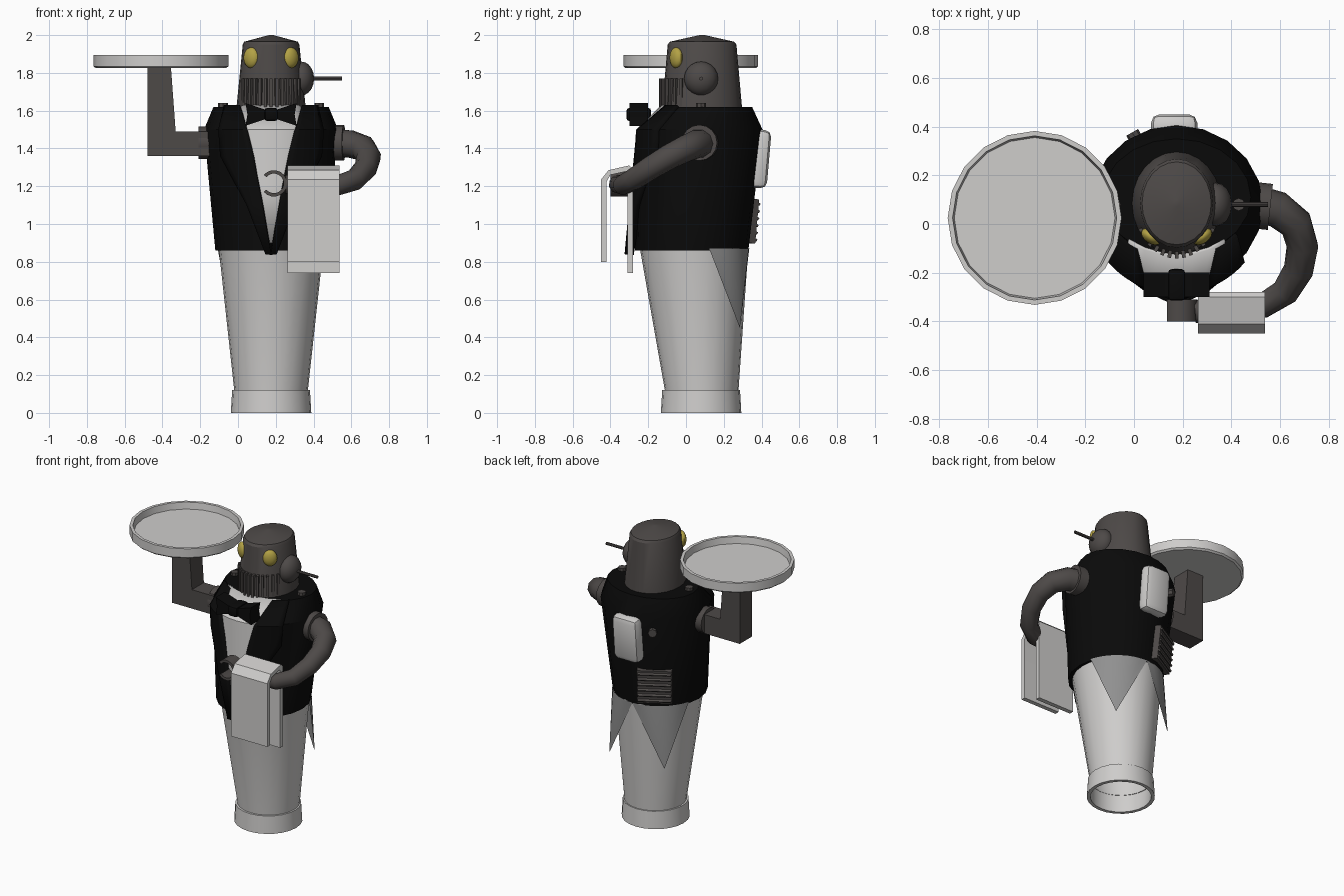
import bpy, bmesh, math
from mathutils import Vector, Matrix

cube = bpy.data.objects.get("Cube")
if cube:
    bpy.data.objects.remove(cube, do_unlink=True)


def material(name, rgb):
    m = bpy.data.materials.new(name)
    m.use_nodes = True
    m.diffuse_color = (*rgb, 1)
    m.node_tree.nodes["Principled BSDF"].inputs["Base Color"].default_value = (*rgb, 1)
    return m


WHITE = material("pale_grey", (0.62, 0.61, 0.60))
BLACK = material("jacket_black", (0.003, 0.003, 0.003))
METAL = material("dark_metal", (0.075, 0.067, 0.064))
GREY = material("lining_grey", (0.28, 0.28, 0.28))
YELLOW = material("eye_yellow", (0.45, 0.36, 0.06))
CX = 0.175  # body axis


def finish(name, bm, mat, fix=True):
    if fix:
        bmesh.ops.recalc_face_normals(bm, faces=bm.faces)
    mesh = bpy.data.meshes.new(name)
    bm.to_mesh(mesh)
    bm.free()
    mesh.materials.append(mat)
    ob = bpy.data.objects.new(name, mesh)
    bpy.context.collection.objects.link(ob)
    mesh.shade_smooth()
    mesh.set_sharp_from_angle(angle=math.radians(30))
    return ob


def loft(name, rings, mat, cx=CX, seg=24, bottom=True, top=True):
    """Stack of ellipses, each given as z, centre y, x radius, y radius."""
    bm = bmesh.new()
    loops = []
    for z, cy, rx, ry in rings:
        turns = [math.tau * i / seg for i in range(seg)]
        loops.append([bm.verts.new((cx + rx * math.cos(a), cy + ry * math.sin(a), z)) for a in turns])
    for lo, hi in zip(loops, loops[1:]):
        for i in range(seg):
            j = (i + 1) % seg
            bm.faces.new((lo[i], lo[j], hi[j], hi[i]))
    if bottom:
        bm.faces.new(loops[0][::-1])
    if top:
        bm.faces.new(loops[-1])
    return finish(name, bm, mat, fix=bottom)


def prism(name, points, start, end, mat, axis="y"):
    """Outline extruded along y (points are x, z) or along x (points are y, z)."""
    bm = bmesh.new()
    place = (lambda p, d: (p[0], d, p[1])) if axis == "y" else (lambda p, d: (d, *p))
    a = [bm.verts.new(place(p, start)) for p in points]
    b = [bm.verts.new(place(p, end)) for p in points]
    bm.faces.new(a)
    bm.faces.new(b[::-1])
    for i in range(len(a)):
        j = (i + 1) % len(a)
        bm.faces.new((a[i], b[i], b[j], a[j]))
    return finish(name, bm, mat)


def box(name, centre, size, mat, rot=None, bevel=0):
    bm = bmesh.new()
    bmesh.ops.create_cube(bm, size=1)
    bmesh.ops.scale(bm, vec=size, verts=bm.verts)
    if bevel:
        bmesh.ops.bevel(bm, geom=bm.edges[:], offset=bevel, segments=2, affect="EDGES", profile=0.5)
    if rot:
        bmesh.ops.rotate(bm, matrix=rot, verts=bm.verts)
    bmesh.ops.translate(bm, vec=centre, verts=bm.verts)
    return finish(name, bm, mat)


def ball(name, centre, radii, mat, rot=Matrix.Identity(3)):
    bm = bmesh.new()
    bmesh.ops.create_uvsphere(bm, u_segments=16, v_segments=10, radius=1)
    bmesh.ops.scale(bm, vec=radii, verts=bm.verts)
    bmesh.ops.rotate(bm, matrix=rot, verts=bm.verts)
    bmesh.ops.translate(bm, vec=centre, verts=bm.verts)
    return finish(name, bm, mat)


def rod(name, start, end, radius, mat, seg=12):
    a, b = Vector(start), Vector(end)
    bm = bmesh.new()
    bmesh.ops.create_cone(bm, cap_ends=True, segments=seg, radius1=radius, radius2=radius, depth=(b - a).length)
    bmesh.ops.rotate(bm, matrix=(b - a).to_track_quat("Z", "Y").to_matrix(), verts=bm.verts)
    bmesh.ops.translate(bm, vec=(a + b) / 2, verts=bm.verts)
    return finish(name, bm, mat)


# Legs: open hollow base and a widening trunk
loft("base_ring", [(0.02, 0.08, 0.19, 0.19), (0, 0.08, 0.19, 0.19), (0, 0.08, 0.213, 0.213),
                   (0.12, 0.08, 0.206, 0.206), (0.12, 0.08, 0.19, 0.19)], WHITE, bottom=False, top=False)
loft("legs", [(0.02, 0.08, 0.19, 0.19), (0.12, 0.083, 0.195, 0.195), (0.87, 0.043, 0.277, 0.287)],
     WHITE, bottom=False)

# Jacket body
TORSO = [(0.86, 0.03, 0.295, 0.30), (1.5, 0.075, 0.355, 0.33), (1.62, 0.11, 0.305, 0.24)]
loft("jacket", TORSO, BLACK, seg=20)


def torso_at(z):
    lo, hi = TORSO[:2] if z < TORSO[1][0] else TORSO[1:]
    t = (z - lo[0]) / (hi[0] - lo[0])
    return [a + (b - a) * t for a, b in zip(lo, hi)][1:]


def front_sheet(name, rows, mat, thick, side=1, cols=6):
    """Sheet lying over the chest; rows are z, inner x, outer x, lift."""
    bm = bmesh.new()
    grid = []
    for z, x0, x1, lift in rows:
        cy, rx, ry = torso_at(z)
        xs = [x0 + (x1 - x0) * i / cols for i in range(cols + 1)]
        grid.append([bm.verts.new((CX + side * x, cy - ry * math.sqrt(max(0, 1 - (x / rx) ** 2)) - lift, z))
                     for x in xs])
    for lo, hi in zip(grid, grid[1:]):
        for i in range(cols):
            quad = (lo[i], lo[i + 1], hi[i + 1], hi[i])
            bm.faces.new(quad if side > 0 else quad[::-1])
    ob = finish(name, bm, mat, fix=False)
    mod = ob.modifiers.new("thickness", "SOLIDIFY")
    mod.thickness = thick
    return ob


front_sheet("shirt_front", [(0.9, -0.03, 0.03, 0.02), (1.2, -0.1, 0.1, 0.015),
                            (1.5, -0.17, 0.17, 0.01), (1.63, -0.2, 0.2, 0.01)], WHITE, 0.02)
for side, label in ((1, "left"), (-1, "right")):
    front_sheet(label + "_lapel", [(0.84, 0.0, 0.03, 0.055), (1.1, 0.045, 0.13, 0.04), (1.36, 0.095, 0.27, 0.03),
                                   (1.5, 0.13, 0.28, 0.03), (1.63, 0.165, 0.25, 0.03)], BLACK, 0.05, side)
    # Shoulder bolt
    x = CX + side * 0.255
    rod(label + "_shoulder_bolt", (x, 0.08, 1.58), (x, 0.08, 1.64), 0.026, METAL, 8)
    # Pointed coat tail hanging from the waist
    bm = bmesh.new()
    tip = bm.verts.new((CX + side * 0.21, 0.285, 0.45))
    arc = [math.radians(17 + 73 * i / 8) for i in range(9)]
    top = [bm.verts.new((CX + side * 0.295 * math.cos(a), 0.035 + 0.3 * math.sin(a), 0.87)) for a in arc]
    for a, b in zip(top, top[1:]):
        bm.faces.new((a, b, tip) if side < 0 else (b, a, tip))
    finish(label + "_coat_tail", bm, GREY, fix=False)
    # Eye
    ball(label + "_eye", (CX + side * 0.105, -0.052, 1.88), (0.046, 0.028, 0.055), YELLOW,
         Matrix.Rotation(side * math.radians(35), 3, "Z"))

# Bow tie
half = [(0.03, 0.025), (0.135, 0.06), (0.125, 0.0), (0.135, -0.06), (0.03, -0.025)]
outline = half + [(-x, z) for x, z in reversed(half)]
prism("bow_tie", [(CX + x, 1.58 + z) for x, z in outline], -0.3, -0.2, BLACK)
box("bow_knot", (CX, -0.25, 1.58), (0.07, 0.13, 0.07), BLACK, bevel=0.015)

# Head with shallow crown
loft("head", [(1.6, 0.085, 0.185, 0.213), (1.95, 0.085, 0.15, 0.182), (1.965, 0.085, 0.142, 0.17),
              (2.0, 0.085, 0.012, 0.014)], METAL)
for i in range(13):
    a = math.radians(-150 + 10 * i)
    box("bristle", (CX + 0.162 * math.cos(a), 0.085 + 0.212 * math.sin(a), 1.695), (0.03, 0.015, 0.15),
        METAL, Matrix.Rotation(a, 3, "Z"))

# Ear dome and antenna on the left side
ball("ear_dome", (0.335, 0.08, 1.77), (0.068, 0.09, 0.09), METAL)
rod("antenna", (0.38, 0.08, 1.77), (0.55, 0.08, 1.77), 0.01, METAL, 8)

# Right arm, angular, carrying the tray
prism("tray_arm", [(-0.48, 1.36), (-0.15, 1.36), (-0.15, 1.49), (-0.33, 1.49), (-0.355, 1.83), (-0.48, 1.83)],
      -0.03, 0.1, METAL)
rod("right_socket", (-0.21, 0.05, 1.43), (-0.1, 0.05, 1.43), 0.085, METAL, 16)
loft("tray", [(1.825, 0.025, 0.345, 0.345), (1.835, 0.025, 0.357, 0.357), (1.895, 0.025, 0.357, 0.357),
              (1.895, 0.025, 0.337, 0.337), (1.85, 0.025, 0.33, 0.33)], WHITE, cx=-0.408, seg=20)

# Left arm, a bent tube
rod("left_socket", (0.47, 0.08, 1.43), (0.56, 0.07, 1.43), 0.095, METAL, 16)
path = [(0.5, 0.08, 1.425), (0.59, 0.06, 1.425), (0.665, 0.0, 1.4), (0.692, -0.09, 1.355),
        (0.675, -0.19, 1.295), (0.62, -0.28, 1.235), (0.53, -0.335, 1.205), (0.25, -0.36, 1.21)]
curve = bpy.data.curves.new("left_arm", "CURVE")
curve.dimensions = "3D"
curve.bevel_depth = 0.072
curve.bevel_resolution = 3
curve.use_fill_caps = True
spline = curve.splines.new("POLY")
spline.points.add(len(path) - 1)
for i, (point, p) in enumerate(zip(spline.points, path)):
    point.co = (*p, 1)
    point.radius = 1.1 - 0.06 * i
curve.materials.append(METAL)
bpy.context.collection.objects.link(bpy.data.objects.new("left_arm", curve))

# Open claw hand
arc = [math.radians(-140 + 20 * i) for i in range(15)]
claw = [(0.19 + r * math.cos(a), 1.215 + r * math.sin(a))
        for r, turn in ((0.07, arc), (0.052, arc[::-1])) for a in turn]
prism("claw_hand", claw, -0.4, -0.31, METAL)

# Towel draped over the forearm
prism("towel", [(-0.45, 0.8), (-0.45, 1.235), (-0.41, 1.285), (-0.3, 1.31), (-0.28, 1.29), (-0.28, 0.74),
                (-0.31, 0.74), (-0.31, 1.28), (-0.4, 1.26), (-0.42, 1.225), (-0.42, 0.8)],
      0.262, 0.538, WHITE, axis="x")

# Back pack, bolt and louvred vent
box("back_panel", (0.165, 0.39, 1.345), (0.19, 0.1, 0.31), WHITE, Matrix.Rotation(math.radians(-5), 3, "X"), 0.035)
turn = math.radians(120)
out = Vector((math.cos(turn), math.sin(turn), 0))
spot = Vector((CX, 0.06, 1.41)) + out * 0.34
rod("back_bolt", spot - out * 0.03, spot + out * 0.025, 0.028, METAL, 8)
lean = Matrix.Rotation(turn, 3, "Z") @ Matrix.Rotation(math.radians(6), 3, "Y")
slat_tilt = lean @ Matrix.Rotation(math.radians(25), 3, "Y")
vent = Vector((CX, 0.045, 1.015)) + out * 0.3
box("vent_frame", vent, (0.04, 0.22, 0.235), METAL, lean)
for i in range(6):
    dz = (i - 2.5) * 0.038
    box("vent_slat", vent + out * (0.018 + dz * 0.1) + Vector((0, 0, dz)), (0.03, 0.21, 0.012), METAL, slat_tilt)
